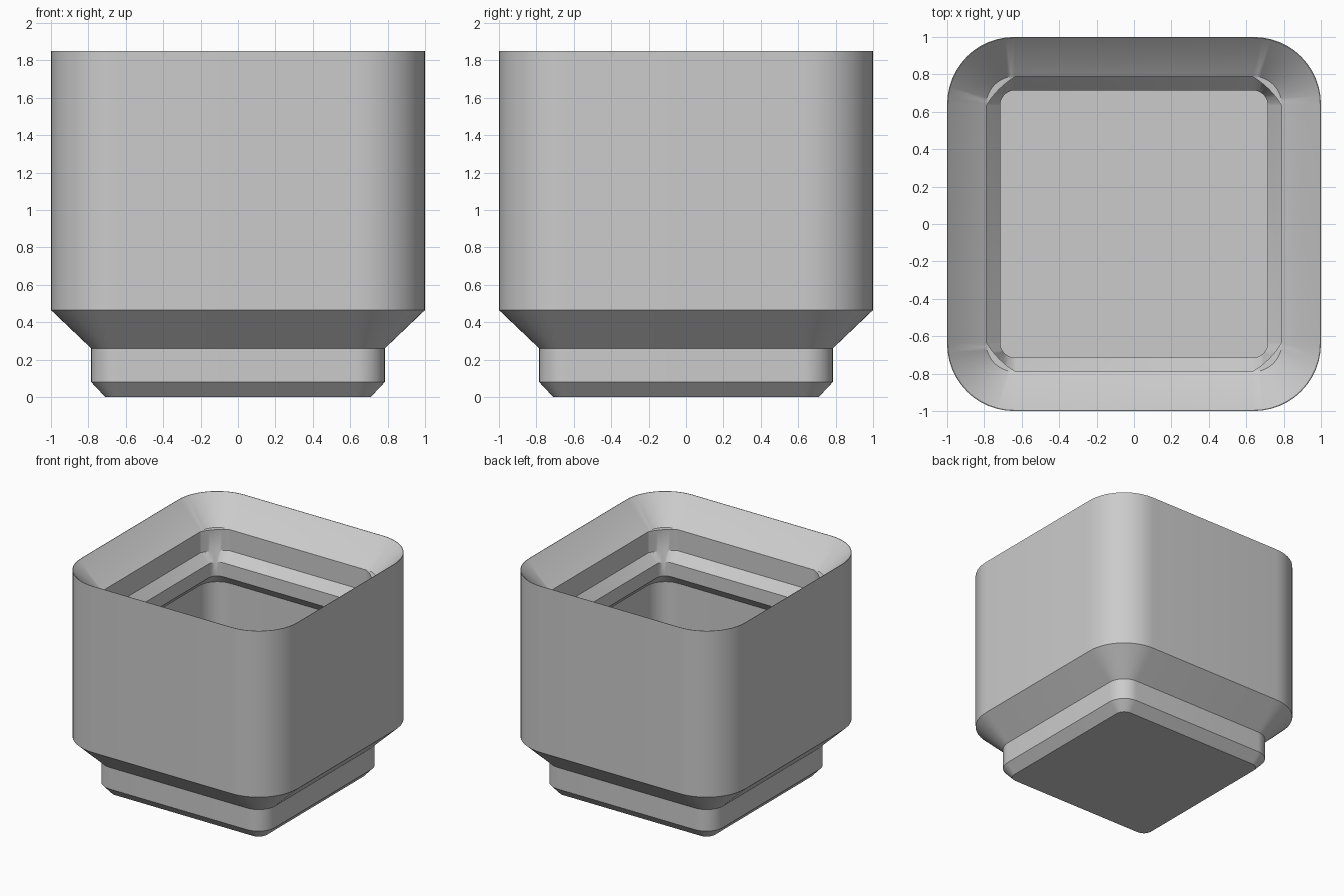
import bpy
import bmesh
from math import sin, cos, pi, radians

cube = bpy.data.objects.get("Cube")
if cube:
    bpy.data.objects.remove(cube, do_unlink=True)

ARC_STEPS = 12


def rounded_square(bm, half, radius, z, flatten=0):
    """Ring of vertices along a square; flatten pulls corner arcs to a chamfer."""
    ring = []
    for corner, (sx, sy) in enumerate([(1, 1), (-1, 1), (-1, -1), (1, -1)]):
        start = corner * pi / 2
        for step in range(ARC_STEPS + 1):
            t = step / ARC_STEPS
            a = start + t * pi / 2
            chord_x = (1 - t) * cos(start) - t * sin(start)
            chord_y = (1 - t) * sin(start) + t * cos(start)
            x = cos(a) + flatten * (chord_x - cos(a))
            y = sin(a) + flatten * (chord_y - sin(a))
            ring.append(bm.verts.new((sx * (half - radius) + radius * x,
                                      sy * (half - radius) + radius * y, z)))
    return ring


def loft(name, sections, material):
    """Closed shell through successive rounded squares, capped at both ends."""
    bm = bmesh.new()
    rings = [rounded_square(bm, *s) for s in sections]
    for low, high in zip(rings, rings[1:]):
        for i in range(len(low)):
            j = (i + 1) % len(low)
            bm.faces.new((low[i], low[j], high[j], high[i]))
    bm.faces.new(rings[0][::-1])
    bm.faces.new(rings[-1])
    mesh = bpy.data.meshes.new(name)
    bm.to_mesh(mesh)
    bm.free()
    mesh.materials.append(material)
    obj = bpy.data.objects.new(name, mesh)
    bpy.context.collection.objects.link(obj)
    bpy.ops.object.select_all(action='DESELECT')
    obj.select_set(True)
    bpy.context.view_layer.objects.active = obj
    bpy.ops.object.shade_smooth_by_angle(angle=radians(30))


grey = bpy.data.materials.new("plain grey")
grey.use_nodes = True
colour = (0.6, 0.6, 0.6, 1)
grey.diffuse_color = colour
grey.node_tree.nodes["Principled BSDF"].inputs["Base Color"].default_value = colour

# Sections: half width, corner radius, height, corner flattening
foot = [(0.71, 0.077, 0), (0.785, 0.154, 0.08), (0.785, 0.154, 0.26)]
outer_wall = [(1, 0.36, 0.465), (1, 0.36, 1.85)]
stacking_lip = [(0.996, 0.356, 1.85), (0.79, 0.154, 1.645),
                (0.788, 0.154, 1.643, 0.7), (0.788, 0.154, 1.467, 0.7),
                (0.715, 0.08, 1.392), (0.715, 0.08, 1.276)]
cavity = [(0.805, 0.17, 1.186), (0.805, 0.17, 0.69)]

loft("storage_bin", foot + outer_wall + stacking_lip + cavity, grey)
